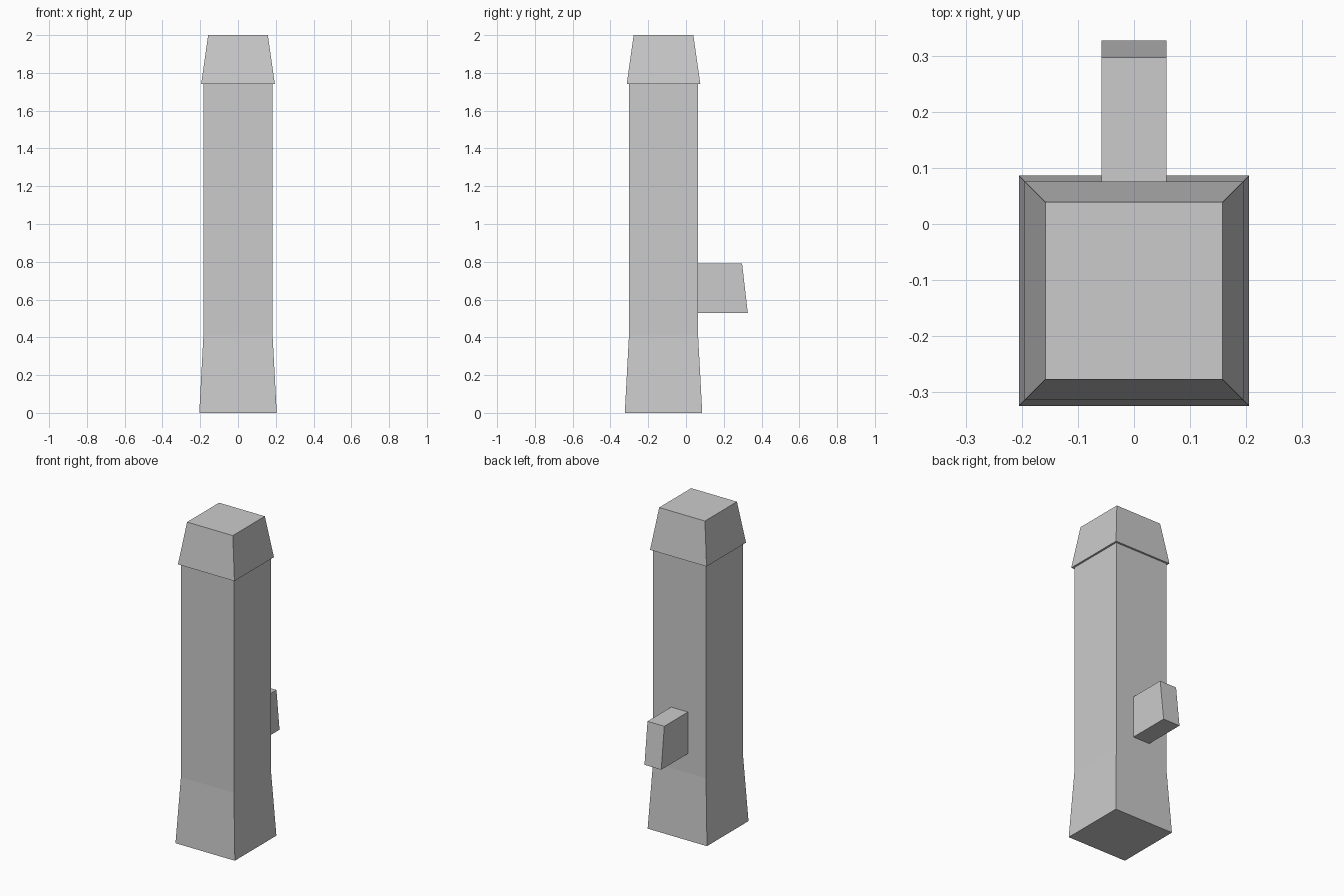
import bpy, bmesh

if "Cube" in bpy.data.objects:
    bpy.data.objects.remove(bpy.data.objects["Cube"])

CY = -0.119  # centre of the post in y


def loft(name, rings, cap_start=True, cap_end=True):
    """Skin a list of four-cornered rings into one flat-shaded object."""
    bm = bmesh.new()
    loops = [[bm.verts.new(p) for p in ring] for ring in rings]
    for a, b in zip(loops, loops[1:]):
        for i in range(4):
            j = (i + 1) % 4
            bm.faces.new((a[i], a[j], b[j], b[i]))
    if cap_start:
        bm.faces.new(loops[0][::-1])
    if cap_end:
        bm.faces.new(loops[-1])
    mesh = bpy.data.meshes.new(name)
    bm.to_mesh(mesh)
    bm.free()
    obj = bpy.data.objects.new(name, mesh)
    bpy.context.collection.objects.link(obj)
    return obj


def square(half, z):
    return [(sx * half, CY + sy * half, z)
            for sx, sy in ((-1, -1), (1, -1), (1, 1), (-1, 1))]


# Square post with flared foot
loft("post_shaft", [square(0.205, 0), square(0.183, 0.41), square(0.183, 1.74)],
     cap_end=False)

# Tapered cap with a narrow overhanging lip
loft("post_cap", [square(0.183, 1.74), square(0.195, 1.74), square(0.158, 2.0)],
     cap_start=False)

# Stub rail at the back with a sloping end, open where it meets the shaft
W, Z0, Z1 = 0.058, 0.53, 0.79


def rail_ring(y_low, y_high):
    return [(-W, y_low, Z0), (-W, y_high, Z1), (W, y_high, Z1), (W, y_low, Z0)]


back = CY + 0.183
loft("rail_stub", [rail_ring(back, back), rail_ring(0.327, 0.297)], cap_start=False)
